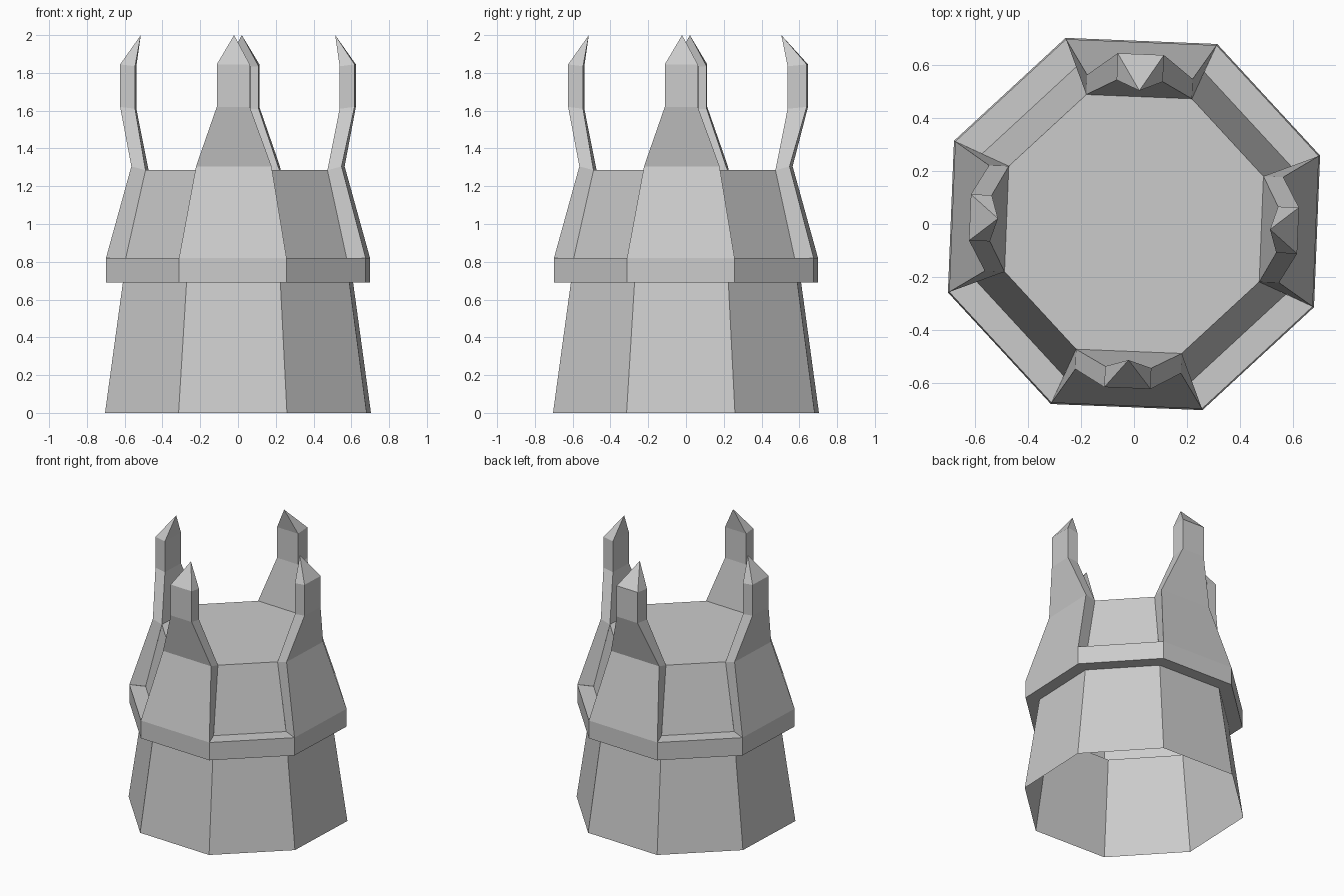
import bpy
import bmesh
from math import sin, cos, tan, radians

if "Cube" in bpy.data.objects:
    bpy.data.objects.remove(bpy.data.objects["Cube"], do_unlink=True)

stone = bpy.data.materials.new("grey stone")
stone.use_nodes = True
GREY = (0.6, 0.6, 0.6, 1)
stone.diffuse_color = GREY
stone.node_tree.nodes["Principled BSDF"].inputs["Base Color"].default_value = GREY

TWIST = -2.3                 # the whole tower is turned slightly
HALF = tan(radians(22.5))    # half a side of the octagon per unit of apothem
ALL = range(8)
DIAGONAL = range(1, 8, 2)


def place(side, out, across, z):
    """Point on an octagon side: distance out, distance across, height."""
    a = radians(TWIST + 45 * side)
    return (out * cos(a) - across * sin(a), out * sin(a) + across * cos(a), z)


def finish(name, bm):
    bmesh.ops.remove_doubles(bm, verts=bm.verts, dist=0.0005)
    mesh = bpy.data.meshes.new(name)
    bm.to_mesh(mesh)
    bm.free()
    mesh.materials.append(stone)
    obj = bpy.data.objects.new(name, mesh)
    bpy.context.collection.objects.link(obj)


def face(bm, points):
    bm.faces.new([bm.verts.new(p) for p in points])


def octagon_shell(name, profile, sides):
    """Sweep a profile of (apothem, height) around the chosen sides."""
    bm = bmesh.new()
    for side in sides:
        for (r0, z0), (r1, z1) in zip(profile, profile[1:]):
            face(bm, [place(side, r0, -r0 * HALF, z0), place(side, r0, r0 * HALF, z0),
                      place(side, r1, r1 * HALF, z1), place(side, r1, -r1 * HALF, z1)])
    finish(name, bm)


def prong(name, side, outer=0.621, tip=0.515):
    """Sloped buttress rising into a pointed prong."""
    # outer distance, outer half width, outer z, inner distance, inner half width, inner z
    rows = [(0.688, 0.285, 0.82, 0.585, 0.242, 0.82),
            (0.557, 0.2, 1.305, 0.482, 0.2, 1.285),
            (outer, 0.0875, 1.62, 0.542, 0.0875, 1.61),
            (outer, 0.0875, 1.845, 0.542, 0.0875, 1.835)]
    rings = [[place(side, o, -w, z), place(side, o, w, z),
              place(side, i, v, y), place(side, i, -v, y)] for o, w, z, i, v, y in rows]
    bm = bmesh.new()
    for n, (low, high) in enumerate(zip(rings, rings[1:])):
        for j in range(4):
            if n == 0 and j == 2:
                continue     # the buttress is open to the hollow tower
            k = (j + 1) % 4
            face(bm, [low[j], low[k], high[k], high[j]])
    top = place(side, tip, 0, 2.0)
    for j in range(4):
        face(bm, [rings[-1][j], rings[-1][(j + 1) % 4], top])
    finish(name, bm)


# Hollow tapering wall, projecting rim, recessed panels between the buttresses
octagon_shell("tower_wall", [(0.693, 0), (0.6, 0.69)], ALL)
octagon_shell("rim", [(0.6, 0.69), (0.688, 0.69), (0.688, 0.82)], ALL)
octagon_shell("recessed_panels", [(0.688, 0.82), (0.585, 0.82), (0.482, 1.285)], DIAGONAL)

# Flat floor at the top
floor = bmesh.new()
face(floor, [place(side, 0.482, 0.482 * HALF, 1.285) for side in ALL])
finish("top_floor", floor)

# Four prongs; the back one is a little deeper
prong("left_prong", 0)
prong("back_prong", 2, outer=0.643, tip=0.505)
prong("right_prong", 4)
prong("front_prong", 6)
